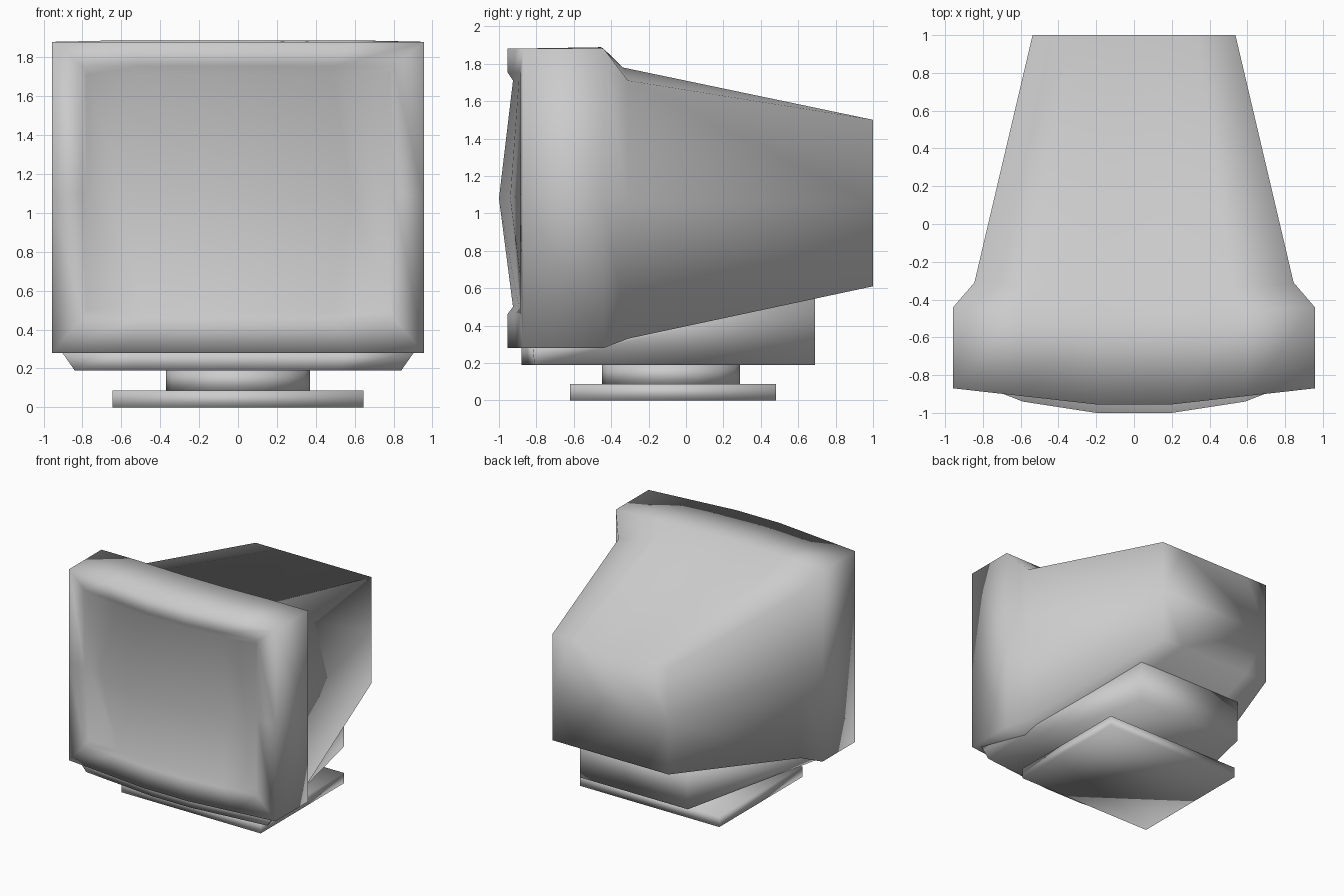
import bpy
import bmesh

if "Cube" in bpy.data.objects:
    bpy.data.objects.remove(bpy.data.objects["Cube"], do_unlink=True)

grey = bpy.data.materials.new("casing grey")
grey.use_nodes = True
COLOUR = (0.6, 0.6, 0.6, 1)
grey.diffuse_color = COLOUR
grey.node_tree.nodes["Principled BSDF"].inputs["Base Color"].default_value = COLOUR

COLUMNS = (-1, -0.62, -0.21, 0.21, 0.62, 1)


def finish(bm, name):
    """Turn a bmesh into a smooth grey object."""
    bmesh.ops.recalc_face_normals(bm, faces=bm.faces)
    mesh = bpy.data.meshes.new(name)
    bm.to_mesh(mesh)
    bm.free()
    mesh.materials.append(grey)
    mesh.polygons.foreach_set("use_smooth", [True] * len(mesh.polygons))
    obj = bpy.data.objects.new(name, mesh)
    bpy.context.collection.objects.link(obj)
    return obj


def bowed(middle, side, f):
    """Flat in the middle, then straight out to the side value."""
    t = max(0, (abs(f) - 0.21) / 0.79)
    return middle + (side - middle) * t


def ring(bm, half, bottom, top, y, top_side=None):
    """Closed loop: top row, right middle, bottom row, left middle."""
    top_side = top if top_side is None else top_side
    middle_z = (bottom + top) / 2
    row = [(f, half * f, bowed(*y, f)) for f in COLUMNS]
    pts = [(x, d, top_side if abs(f) == 1 else top) for f, x, d in row]
    pts.append((half, y[1], middle_z))
    pts += [(x, d, bottom) for f, x, d in reversed(row)]
    pts.append((-half, y[1], middle_z))
    return [bm.verts.new(p) for p in pts]


def bridge(bm, a, b):
    n = len(a)
    for i in range(n):
        j = (i + 1) % n
        bm.faces.new((a[i], a[j], b[j], b[i]))


# Monitor casing, lofted from the screen recess round to the back
bm = bmesh.new()
rings = [
    ring(bm, 0.78, 0.50, 1.71, (-0.925, -0.865)),        # screen edge
    ring(bm, 0.80, 0.46, 1.755, (-0.955, -0.887)),       # inner rim
    ring(bm, 0.957, 0.28, 1.88, (-0.955, -0.87)),        # outer rim
    ring(bm, 0.957, 0.28, 1.888, (-0.47, -0.44), 1.88),  # back of bezel
    ring(bm, 0.845, 0.33, 1.78, (-0.37, -0.31), 1.71),   # neck of housing
    ring(bm, 0.537, 0.61, 1.50, (1.0, 1.0)),             # back panel
]
for a, b in zip(rings, rings[1:]):
    bridge(bm, a, b)
bm.faces.new(rings[-1])

# Bulging screen: a middle row between the top and bottom of the recess
edge = rings[0]
top_row, bottom_row = edge[:6], edge[7:13][::-1]
bulge = {0.21: -1.0, 0.62: -0.94}
middle_row = [edge[13]]
for f in COLUMNS[1:-1]:
    middle_row.append(bm.verts.new((f * 0.95, bulge[abs(f)], 1.08)))
middle_row.append(edge[6])
for upper, lower in ((top_row, middle_row), (middle_row, bottom_row)):
    for i in range(5):
        bm.faces.new((upper[i], upper[i + 1], lower[i + 1], lower[i]))
finish(bm, "monitor_casing")

# Tapered base under the casing, with a bowed front
bm = bmesh.new()


def base_outline(front_half, front, z_front, z_back):
    pts = [(f * front_half, bowed(*front, f), z_front) for f in COLUMNS]
    pts += [(0.5, 0.69, z_back), (-0.5, 0.69, z_back)]
    return [bm.verts.new(p) for p in pts]


lower = base_outline(0.84, (-0.88, -0.81), 0.19, 0.19)
upper = base_outline(0.91, (-0.88, -0.82), 0.29, 0.56)
bridge(bm, lower, upper)
bm.faces.new(lower)
bm.faces.new(upper)
finish(bm, "casing_base")

# Swivel neck
bm = bmesh.new()
bmesh.ops.create_cone(bm, cap_ends=True, segments=16, radius1=0.37, radius2=0.37, depth=0.11)
finish(bm, "swivel_neck").location = (0, -0.08, 0.14)

# Foot plate
bm = bmesh.new()
bmesh.ops.create_cube(bm, size=1)
bmesh.ops.scale(bm, vec=(1.29, 1.1, 0.087), verts=bm.verts)
finish(bm, "foot_plate").location = (0, -0.07, 0.0435)
